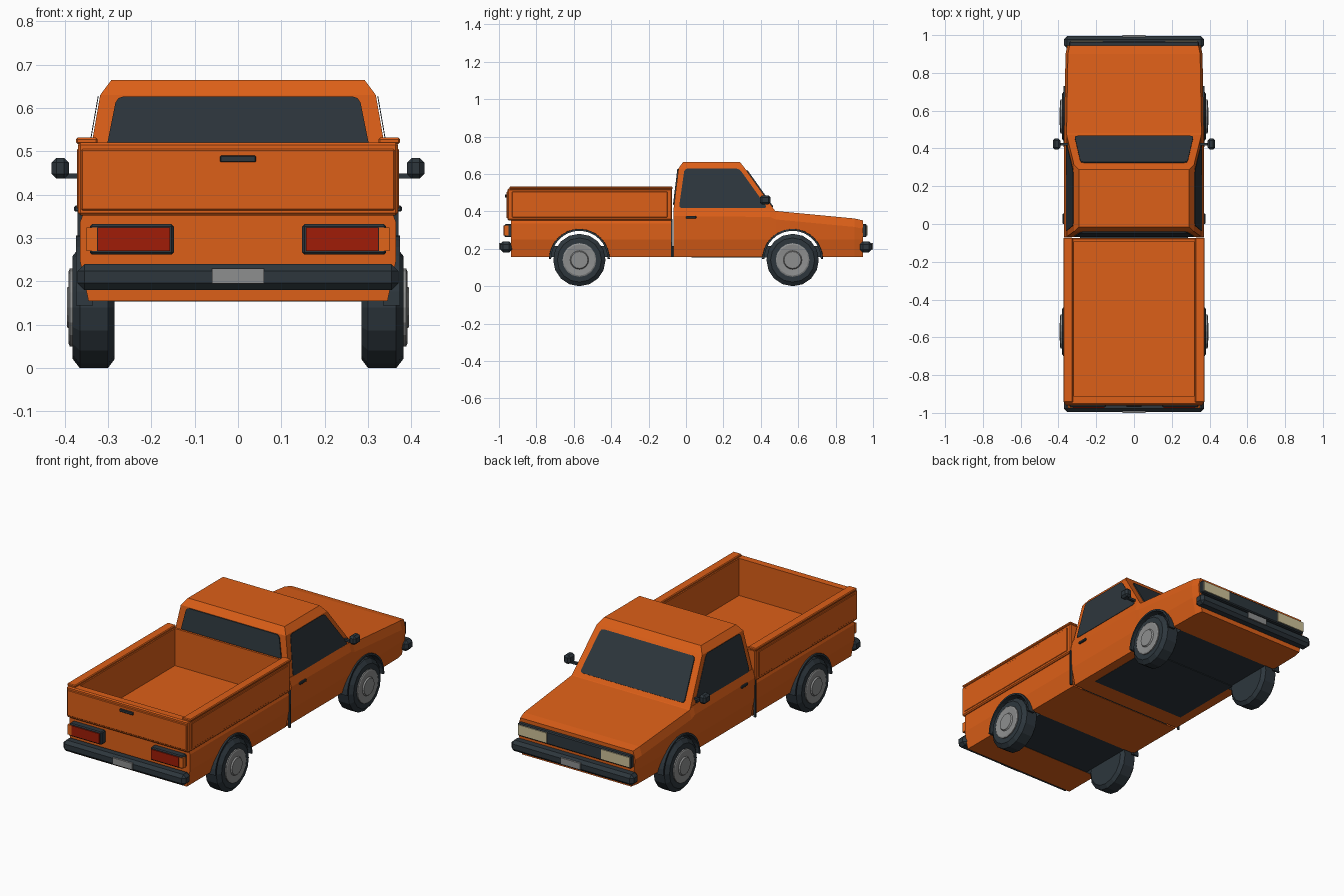
import bpy, bmesh, math
from mathutils import Vector

cube = bpy.data.objects.get("Cube")
if cube:
    bpy.data.objects.remove(cube, do_unlink=True)


def material(name, r, g, b):
    m = bpy.data.materials.new(name)
    m.use_nodes = True
    m.diffuse_color = (r, g, b, 1)
    bsdf = m.node_tree.nodes["Principled BSDF"]
    bsdf.inputs["Base Color"].default_value = (r, g, b, 1)
    bsdf.inputs["Roughness"].default_value = 0.6
    return m


ORANGE = material("orange paint", 0.72, 0.115, 0.009)
DARK = material("dark trim", 0.026, 0.037, 0.046)
GREY = material("grey metal", 0.27, 0.275, 0.275)
RED = material("red lamp", 0.35, 0.012, 0.002)
CREAM = material("cream lamp", 0.62, 0.54, 0.32)
AMBER = material("amber lamp", 0.75, 0.13, 0.01)


def finish(bm, name, *mats):
    bmesh.ops.recalc_face_normals(bm, faces=bm.faces)
    me = bpy.data.meshes.new(name)
    bm.to_mesh(me)
    bm.free()
    for m in mats:
        me.materials.append(m)
    ob = bpy.data.objects.new(name, me)
    bpy.context.collection.objects.link(ob)
    return ob


def box(name, mat, x, y, z, bevel=0):
    """Box from three (low, high) ranges."""
    bm = bmesh.new()
    bmesh.ops.create_cube(bm, size=1)
    for v in bm.verts:
        v.co = [(r[0] + r[1]) / 2 + c * abs(r[1] - r[0]) for c, r in zip(v.co, (x, y, z))]
    if bevel:
        bmesh.ops.bevel(bm, geom=bm.edges[:], offset=bevel, segments=1, affect='EDGES')
    return finish(bm, name, mat)


def loft(name, rings, *mats):
    """Skin equal-length rings and cap both ends."""
    bm = bmesh.new()
    rows = [[bm.verts.new(p) for p in ring] for ring in rings]
    n = len(rows[0])
    for a, b in zip(rows, rows[1:]):
        for i in range(n):
            bm.faces.new((a[i], a[(i + 1) % n], b[(i + 1) % n], b[i]))
    bm.faces.new(rows[0])
    bm.faces.new(rows[-1])
    return finish(bm, name, *mats)


def section(y, half):
    """Symmetric cross-section from (x, z) points of one side."""
    return [(x, y, z) for x, z in half] + [(-x, y, z) for x, z in reversed(half)]


def plate(name, mat, pts, outward, thick=0.006, corner=0.015):
    """Thin pane with clipped corners."""
    bm = bmesh.new()
    bm.faces.new([bm.verts.new(p) for p in pts])
    bmesh.ops.bevel(bm, geom=bm.verts[:], offset=corner, segments=2, profile=0.5, affect='VERTICES')
    ext = bmesh.ops.extrude_face_region(bm, geom=bm.faces[:])
    for v in ext["geom"]:
        if isinstance(v, bmesh.types.BMVert):
            v.co += Vector(outward).normalized() * thick
    return finish(bm, name, mat)


def turned(name, mat, y, z, profile, sides):
    """Solid turned about an axis along x from (x, radius) points."""
    rings = [[(x, y + r * math.sin(k * math.tau / sides), z - r * math.cos(k * math.tau / sides))
              for k in range(sides)] for x, r in profile]
    return loft(name, rings, mat)


def cut(target, cutter, index=0):
    """Subtract the cutter; its faces keep the given material slot."""
    me = cutter.data
    me.materials.clear()
    for m in (ORANGE, DARK):
        me.materials.append(m)
    for p in me.polygons:
        p.material_index = index
    mod = target.modifiers.new("cut", 'BOOLEAN')
    mod.operation = 'DIFFERENCE'
    mod.solver = 'EXACT'
    mod.object = cutter
    bpy.context.view_layer.objects.active = target
    bpy.ops.object.modifier_apply(modifier=mod.name)
    bpy.data.objects.remove(cutter, do_unlink=True)


AXLES = {"front": 0.57, "rear": -0.57}
WHEEL_Z = 0.14

# Cab lower body with sloping hood
stations = [(-0.068, 1, 0.42), (0.45, 1, 0.415), (0.48, 1, 0.402), (0.9, 0.98, 0.362), (0.945, 0.955, 0.352)]
cab = loft("cab_body", [section(y, [(0.345 * w, 0.155), (0.365 * w, 0.25), (0.37 * w, top - 0.045),
                                    (0.357 * w, top)]) for y, w, top in stations], ORANGE, DARK)

# Bed lower body and upper tub
lower = [(0.345, 0.155), (0.365, 0.25), (0.365, 0.335), (0.356, 0.36)]
bed = loft("bed_lower_body", [section(y, lower) for y in (-0.935, -0.078)], ORANGE, DARK)
tub = box("bed_tub", ORANGE, (-0.369, 0.369), (-0.955, -0.074), (0.352, 0.521), 0.006)
for part in (bed, tub):
    cut(part, box("tub_cutter", ORANGE, (-0.317, 0.317), (-0.912, -0.092), (0.318, 0.6)))

# Wheel openings
for part, y in ((cab, AXLES["front"]), (bed, AXLES["rear"])):
    cut(part, turned("arch_cutter", DARK, y, 0.145, [(-0.5, 0.155), (0.5, 0.155)], 32), 1)

# Greenhouse: three stacked rectangles, belt to roof
levels = [(0.358, -0.068, 0.478, 0.40), (0.318, -0.04, 0.315, 0.63), (0.292, -0.015, 0.288, 0.665)]
loft("cab_roof", [[(-x, a, z), (x, a, z), (x, b, z), (-x, b, z)] for x, a, b, z in levels], ORANGE)


def front_y(z):
    return 0.478 - (z - 0.40) * 0.709


def rear_y(z):
    return -0.068 + (z - 0.40) * 0.122


def side_x(z):
    return 0.361 - (z - 0.40) * 0.174


# Glass
lo, hi = 0.422, 0.617
plate("windshield", DARK, [(-0.315, front_y(lo), lo), (0.315, front_y(lo), lo),
                           (0.283, front_y(hi), hi), (-0.283, front_y(hi), hi)], (0, 1, 0.709))
lo, hi = 0.435, 0.626
plate("rear_window", DARK, [(-0.318, rear_y(lo), lo), (0.318, rear_y(lo), lo),
                            (0.28, rear_y(hi), hi), (-0.28, rear_y(hi), hi)], (0, -1, 0.122))

# Parts repeated on both sides
for s, side in ((1, "left"), (-1, "right")):
    def span(a, b):
        return (min(s * a, s * b), max(s * a, s * b))

    outline = [(-0.038, 0.418), (0.435, 0.418), (0.285, 0.628), (-0.008, 0.628)]
    plate(side + "_side_window", DARK, [(s * side_x(z), y, z) for y, z in outline], (s, 0, 0.174), 0.002)
    box(side + "_bed_rail", ORANGE, span(0.324, 0.374), (-0.945, -0.072), (0.517, 0.532), 0.004)
    box(side + "_bed_side_panel", ORANGE, span(0.36, 0.372), (-0.93, -0.1), (0.368, 0.505), 0.002)
    box(side + "_cab_seam", DARK, span(0.358, 0.37), (-0.08, -0.072), (0.155, 0.36))
    box(side + "_door_handle", DARK, span(0.36, 0.378), (0.0, 0.055), (0.361, 0.375), 0.003)
    box(side + "_mirror_arm", DARK, span(0.34, 0.41), (0.415, 0.43), (0.437, 0.449))
    box(side + "_mirror", DARK, span(0.39, 0.43), (0.395, 0.452), (0.437, 0.485), 0.011)
    box(side + "_tail_lamp_frame", DARK, span(0.148, 0.342), (-0.97, -0.93), (0.262, 0.332), 0.005)
    box(side + "_tail_lamp", RED, span(0.157, 0.324), (-0.975, -0.94), (0.27, 0.324))
    box(side + "_tail_marker", AMBER, span(0.325, 0.35), (-0.973, -0.95), (0.27, 0.324))
    box(side + "_headlight", CREAM, span(0.165, 0.337), (0.94, 0.971), (0.27, 0.325))

    for end, y in AXLES.items():
        name = side + "_" + end
        turned(name + "_tire", DARK, y, WHEEL_Z,
               [(s * x, r) for x, r in ((0.285, 0.12), (0.3, 0.14), (0.365, 0.14), (0.382, 0.118))], 16)
        turned(name + "_hub", GREY, y, WHEEL_Z,
               [(s * x, r) for x, r in ((0.37, 0.09), (0.388, 0.09), (0.391, 0.083), (0.388, 0.05),
                                        (0.395, 0.045))], 16)
        # Arch trim: a slim rectangle swept over the wheel
        arc = []
        for k in range(17):
            a = math.pi * k / 16
            arc.append([(s * x, y + r * math.cos(a), 0.145 + r * math.sin(a))
                        for x, r in ((0.335, 0.151), (0.374, 0.151), (0.374, 0.161), (0.335, 0.163))])
        loft(name + "_arch_trim", arc, DARK)

# Tail details
box("tailgate_panel", ORANGE, (-0.362, 0.362), (-0.96, -0.95), (0.364, 0.505), 0.003)
box("tailgate_handle", DARK, (-0.041, 0.041), (-0.968, -0.955), (0.475, 0.49), 0.002)

# Nose details
box("grille", DARK, (-0.343, 0.343), (0.93, 0.966), (0.262, 0.332), 0.005)

# Bumpers and number plates
for s, end in ((1, "front"), (-1, "rear")):
    box(end + "_bumper", DARK, (-0.37, 0.37), sorted((s * 0.93, s * 0.994)), (0.18, 0.24), 0.016)
    box(end + "_plate", GREY, (-0.06, 0.06), sorted((s * 0.99, s)), (0.195, 0.23))

# Underbody: chassis through the wheel wells and a floor pan below the cab
box("chassis", DARK, (-0.285, 0.285), (-0.74, 0.74), (0.157, 0.215))
box("floor_pan", DARK, (-0.29, 0.29), (0.03, 0.45), (0.1535, 0.158))
